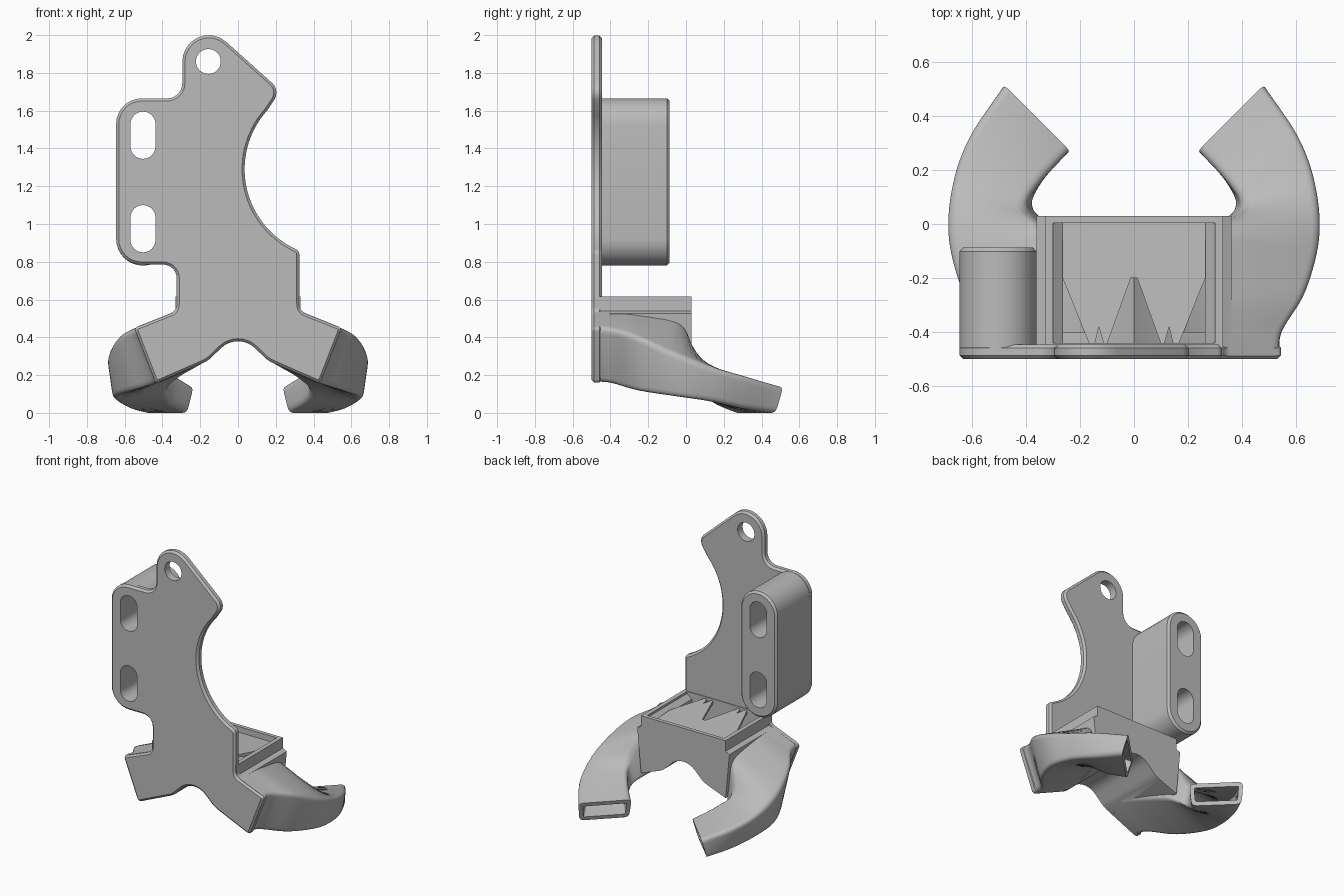
import bpy, bmesh, math
from mathutils import Vector

cube = bpy.data.objects.get("Cube")
if cube:
    bpy.data.objects.remove(cube, do_unlink=True)

grey = bpy.data.materials.new("plain grey")
grey.use_nodes = True
grey.diffuse_color = (0.5, 0.5, 0.5, 1)
grey.node_tree.nodes["Principled BSDF"].inputs["Base Color"].default_value = (0.5, 0.5, 0.5, 1)


def make_object(name, bm):
    bmesh.ops.recalc_face_normals(bm, faces=bm.faces)
    mesh = bpy.data.meshes.new(name)
    bm.to_mesh(mesh)
    bm.free()
    mesh.materials.append(grey)
    obj = bpy.data.objects.new(name, mesh)
    bpy.context.collection.objects.link(obj)
    return obj


def rounded(corners, steps=8):
    """Fillet a polygon given as (x, z, radius) corners."""
    out = []
    for i, (x, z, r) in enumerate(corners):
        c = Vector((x, z))
        if r == 0:
            out.append(c)
            continue
        a = (Vector(corners[i - 1][:2]) - c).normalized()
        b = (Vector(corners[(i + 1) % len(corners)][:2]) - c).normalized()
        half = a.angle(b) / 2
        centre = c + (a + b).normalized() * r / math.sin(half)
        start = c + a * r / math.tan(half) - centre
        end = c + b * r / math.tan(half) - centre
        sweep = start.angle_signed(end)
        for k in range(steps + 1):
            t = -sweep * k / steps
            out.append(centre + Vector((start.x * math.cos(t) - start.y * math.sin(t),
                                        start.x * math.sin(t) + start.y * math.cos(t))))
    return out


def extrude(name, outline, y0, y1):
    bm = bmesh.new()
    front = [bm.verts.new((p[0], y0, p[1])) for p in outline]
    back = [bm.verts.new((p[0], y1, p[1])) for p in outline]
    bm.faces.new(front)
    bm.faces.new(back[::-1])
    for i in range(len(front)):
        j = (i + 1) % len(front)
        bm.faces.new((front[j], front[i], back[i], back[j]))
    return make_object(name, bm)


def round_box(name, x, z0, z1, r, y0, y1):
    return extrude(name, rounded([(x - r, z0, r * .99), (x - r, z1, r * .99),
                                  (x + r, z1, r * .99), (x + r, z0, r * .99)]), y0, y1)


def bevel(obj, width):
    mod = obj.modifiers.new("chamfer", 'BEVEL')
    mod.width, mod.segments, mod.limit_method = width, 1, 'ANGLE'
    mod.angle_limit = math.radians(50)


def combine(obj, others, operation):
    for other in others:
        mod = obj.modifiers.new(operation, 'BOOLEAN')
        mod.object, mod.operation, mod.solver = other, operation, 'EXACT'


def finish(obj, helpers=(), angle=30):
    """Bake the modifiers, drop the helpers and smooth the curved faces."""
    mesh = bpy.data.meshes.new_from_object(
        obj.evaluated_get(bpy.context.evaluated_depsgraph_get()))
    obj.modifiers.clear()
    obj.data = mesh
    for h in helpers:
        bpy.data.objects.remove(h, do_unlink=True)
    bpy.ops.object.select_all(action='DESELECT')
    obj.select_set(True)
    bpy.context.view_layer.objects.active = obj
    bpy.ops.object.shade_smooth_by_angle(angle=math.radians(angle))


# Mounting plate outline, with a large concave arc on one side
arc = [(.5 + .465 * math.cos(math.radians(a)), 1.29 + .465 * math.sin(math.radians(a)), 0)
       for a in range(138, 243, 4)]
foot = [(.325, .54, .05), (.55, .45, .02), (.435, .155, .02), (.16, .275, .15)]
outline = [(-.295, 2.173, .14), (.225, 1.707, .07)] + arc + [(.325, .857, .03)]
outline += foot + [(0, .43, .13)] + [(-x, z, r) for x, z, r in reversed(foot)]
outline += [(-.325, .785, .07), (-.645, .785, .135), (-.645, 1.665, .135), (-.295, 1.665, .08)]
plate = extrude("mounting_plate", rounded(outline), -.5, -.445)
bevel(plate, .014)

# Slotted spacer block behind the plate
spacer = round_box("slotted_spacer", -.503, .78, 1.665, .142, -.488, -.087)
bevel(spacer, .014)

# Screw hole and the two slots
hole = round_box("hole_cutter", -.157, 1.795, 1.926, .0655, -.7, .1)
slots = [round_box("slot_cutter", -.503, z, z + .25, .066, -.7, .1) for z in (.85, 1.345)]
combine(plate, [hole] + slots, 'DIFFERENCE')
combine(spacer, slots, 'DIFFERENCE')
finish(plate)
finish(spacer, [hole] + slots)

# Duct stations: inner top, outer top, outer bottom, inner bottom
stations = [
    [(.2, -.488, .59), (.55, -.488, .45), (.435, -.488, .155), (.15, -.488, .28)],
    [(.2, -.4, .59), (.555, -.4, .445), (.44, -.4, .15), (.15, -.4, .28)],
    [(.25, -.25, .56), (.64, -.25, .40), (.57, -.25, .11), (.2, -.25, .25)],
    [(.33, -.03, .48), (.69, -.05, .31), (.655, -.05, .08), (.3, -.03, .19)],
    [(.40, .06, .29), (.675, .15, .24), (.645, .13, .055), (.37, .06, .12)],
    [(.35, .15, .22), (.61, .33, .19), (.58, .31, .02), (.35, .14, .05)],
    [(.235, .27, .14), (.48, .515, .14), (.5, .475, 0), (.27, .25, 0)],
]
stations = [[Vector(p) for p in s] for s in stations]


def spline(p0, p1, p2, p3, t):
    return .5 * (2 * p1 + (p2 - p0) * t + (2 * p0 - 5 * p1 + 4 * p2 - p3) * t * t
                 + (3 * p1 - p0 - 3 * p2 + p3) * t ** 3)


def section(quad, inset, radius):
    """Rounded four-sided ring, moved inwards by inset."""
    def toward(q, i, j):
        return (q[j % 4] - q[i]).normalized()
    q = [quad[i] + inset * (toward(quad, i, i + 1) + toward(quad, i, i - 1)) for i in range(4)]
    ring = []
    for i in range(4):
        a, b = q[i] + radius * toward(q, i, i - 1), q[i] + radius * toward(q, i, i + 1)
        ring += [a * (1 - t) ** 2 + q[i] * 2 * t * (1 - t) + b * t * t
                 for t in (0, .25, .5, .75, 1)]
    return ring


def loft(name, quads, side, inset, radius, steps=7):
    n = len(quads)
    path = []
    for i in range(n - 1):
        near = [quads[max(0, min(n - 1, i + d))] for d in (-1, 0, 1, 2)]
        path += [[spline(*(s[c] for s in near), k / steps) for c in range(4)]
                 for k in range(steps)]
    path.append(quads[-1])
    bm = bmesh.new()
    rings = [[bm.verts.new((p.x * side, p.y, p.z)) for p in section(q, inset, radius)]
             for q in path]
    for r, s in zip(rings, rings[1:]):
        for i in range(len(r)):
            j = (i + 1) % len(r)
            bm.faces.new((r[i], r[j], s[j], s[i]))
    bm.faces.new(rings[0])
    bm.faces.new(rings[-1][::-1])
    return make_object(name, bm)


def mirrored(half, middle):
    return rounded(half + [middle] + [(-x, z, r) for x, z, r in reversed(half)])


# Central air box with two curved outlet arms, hollowed out
duct = extrude("air_duct", mirrored([(.33, .615, 0), (.33, .54, 0), (.36, .525, 0),
                                     (.33, .21, 0), (.16, .275, .15)], (0, .43, .13)), -.488, .03)
arms = [loft("arm", stations, s, 0, .035) for s in (1, -1)]
tip = [g + (g - f) * .15 for f, g in zip(stations[-2], stations[-1])]
bores = [loft("bore_cutter", stations[1:] + [tip], s, .028, .01) for s in (1, -1)]
cavity = extrude("cavity_cutter", mirrored([(.30, .65, 0), (.30, .60, 0), (.262, .57, 0),
                                            (.262, .51, 0), (.32, .47, 0), (.30, .27, 0),
                                            (.15, .32, 0)], (0, .44, 0)), -.44, .003)
combine(duct, arms, 'UNION')
combine(duct, [cavity] + bores, 'DIFFERENCE')
finish(duct, arms + bores + [cavity], 35)

# Inlet baffle with two notched tongues reaching to the plate
half = [(.264, .005), (.264, -.2), (.165, -.445), (.145, -.445), (.13, -.38), (.112, -.445),
        (.1, -.445), (.012, -.2)]
bm = bmesh.new()
points = half + [(-x, y) for x, y in reversed(half)]
top = [bm.verts.new((x, y, .575 - .06 * y)) for x, y in points]
sheet = bm.faces.new(top)
low = bmesh.ops.extrude_face_region(bm, geom=[sheet])
bmesh.ops.translate(bm, vec=(0, 0, -.02), verts=[v for v in low["geom"]
                                                 if isinstance(v, bmesh.types.BMVert)])
make_object("inlet_baffle", bm)
